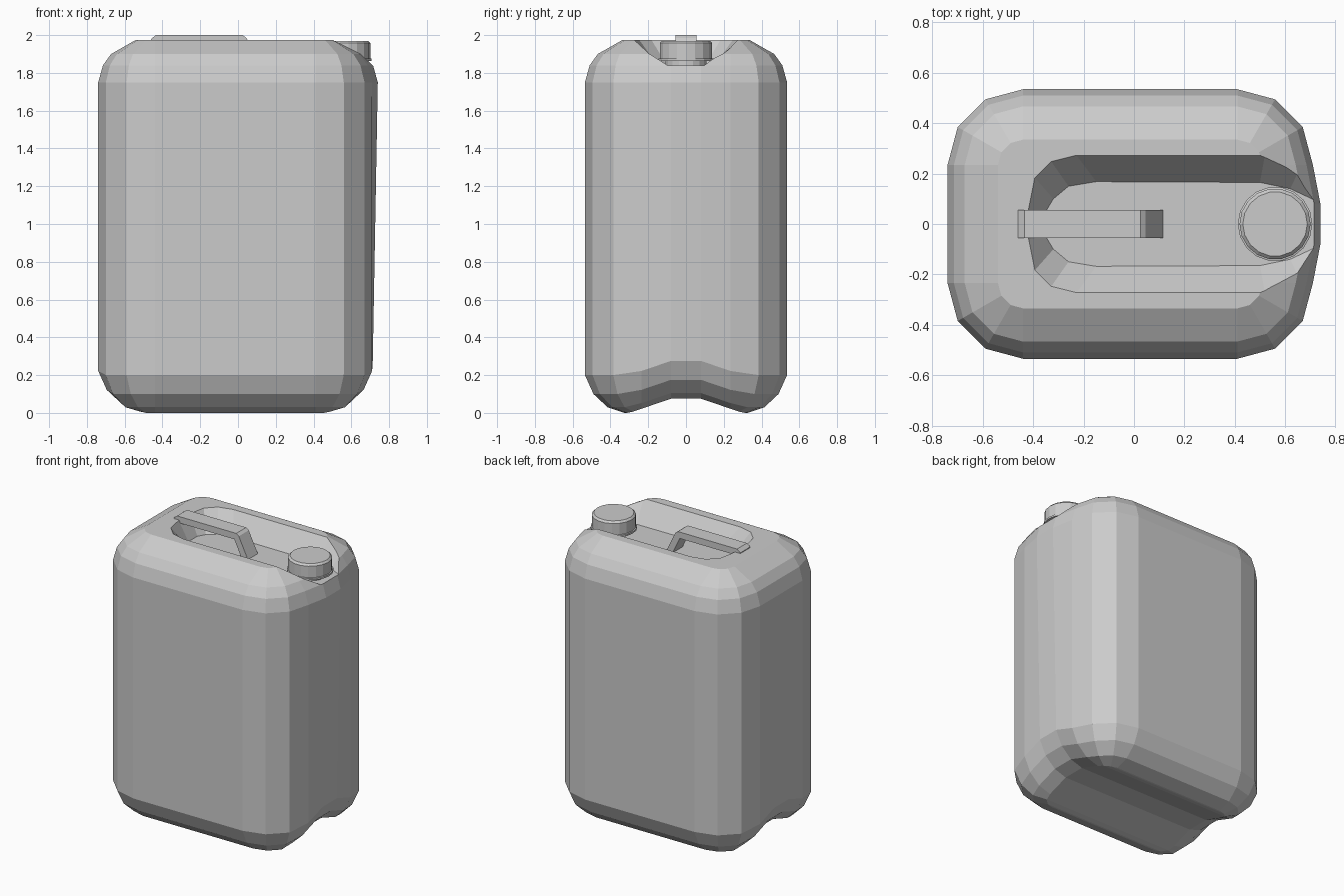
import bpy, bmesh, math

old = bpy.data.objects.get("Cube")
if old:
    bpy.data.objects.remove(old, do_unlink=True)

grey = bpy.data.materials.new("grey_plastic")
grey.use_nodes = True
grey.diffuse_color = (0.6, 0.6, 0.6, 1)
bsdf = next(n for n in grey.node_tree.nodes if n.type == 'BSDF_PRINCIPLED')
bsdf.inputs["Base Color"].default_value = grey.diffuse_color


def finish(name, bm):
    bmesh.ops.recalc_face_normals(bm, faces=bm.faces)
    mesh = bpy.data.meshes.new(name)
    bm.to_mesh(mesh)
    bm.free()
    mesh.materials.append(grey)
    obj = bpy.data.objects.new(name, mesh)
    bpy.context.scene.collection.objects.link(obj)
    return obj


def loft(bm, rings, cap_bottom=True):
    """Join rings of equal length with quads and close the ends."""
    loops = [[bm.verts.new(p) for p in ring] for ring in rings]
    n = len(loops[0])
    for low, high in zip(loops, loops[1:]):
        for i in range(n):
            j = (i + 1) % n
            bm.faces.new((low[i], low[j], high[j], high[i]))
    bm.faces.new(loops[-1])
    if cap_bottom:
        bm.faces.new(loops[0])
    return loops


# Body: rounded rectangle rings, arched underneath and bulging at the spout end
RADIUS, END_Y = 0.30, 0.235


def body_ring(z, inset):
    def side(cx, sign):
        r = RADIUS - inset
        arc = [(cx + sign * r * math.cos(math.radians(a)),
                END_Y + r * math.sin(math.radians(a))) for a in (90, 60, 30, 0)]
        half = arc + [(cx + sign * r, 0.08)]
        pts = half + [(x, -y) for x, y in reversed(half)]
        out = []
        for x, y in pts:
            rise = 0.075 * min(1, max(0, (0.3 - abs(y)) / 0.22)) if z < 0.5 else 0
            bulge = 0.03 * min(1, z / 1.75) if sign > 0 and abs(y) < 0.1 else 0
            out.append((x + bulge, y, z + rise))
        return out
    return side(0.41, 1) + side(-0.44, -1)[::-1]


profile = [(0, 0.21), (0.03, 0.12), (0.1, 0.045), (0.2, 0),
           (1.75, 0), (1.84, 0.025), (1.9, 0.068), (1.975, 0.2)]
bm = bmesh.new()
bottom = loft(bm, [body_ring(z, i) for z, i in profile], cap_bottom=False)[0]
for i in range(len(bottom) // 2 - 1):
    bm.faces.new((bottom[i], bottom[i + 1], bottom[-2 - i], bottom[-1 - i]))
body = finish("body", bm)

# Recess in the top, open at the spout end
floor_half = [(-0.35, 0.05), (-0.32, 0.10), (-0.26, 0.15), (-0.15, 0.168),
              (0.50, 0.165), (0.62, 0.14), (0.77, 0.07)]
rim_half = [(-0.42, 0.06), (-0.395, 0.185), (-0.33, 0.25), (-0.23, 0.275),
            (0.52, 0.275), (0.68, 0.265), (0.86, 0.15)]


def mirrored(half, z):
    return [(x, y, z) for x, y in half] + [(x, -y, z) for x, y in reversed(half)]


bm = bmesh.new()
loft(bm, [mirrored(floor_half, 1.84), mirrored(rim_half, 1.978), mirrored(rim_half, 2.1)])
cutter = finish("recess_cutter", bm)
cutter.hide_render = True
mod = body.modifiers.new("recess", 'BOOLEAN')
mod.operation = 'DIFFERENCE'
mod.solver = 'EXACT'
mod.object = cutter
bpy.context.view_layer.objects.active = body
bpy.ops.object.modifier_apply(modifier=mod.name)
bpy.data.objects.remove(cutter, do_unlink=True)

# Handle: bent strap bridging the recess
strap = [(-0.46, 1.955), (-0.46, 1.98), (-0.435, 2.0), (0.025, 2.0), (0.045, 1.985),
         (0.12, 1.83), (0.07, 1.83), (0.01, 1.955)]
bm = bmesh.new()
loft(bm, [[(x, y, z) for x, z in strap] for y in (-0.055, 0.055)])
finish("handle", bm)


# Neck and cap: turned profiles
def turned(name, points, sides=18):
    bm = bmesh.new()
    loft(bm, [[(0.56 + r * math.cos(math.tau * k / sides),
                r * math.sin(math.tau * k / sides), z) for k in range(sides)]
              for r, z in points])
    return finish(name, bm)


turned("neck", [(0.11, 1.82), (0.11, 1.88)])
turned("cap", [(0.148, 1.862), (0.148, 1.875), (0.141, 1.877),
               (0.141, 1.957), (0.128, 1.97)])
